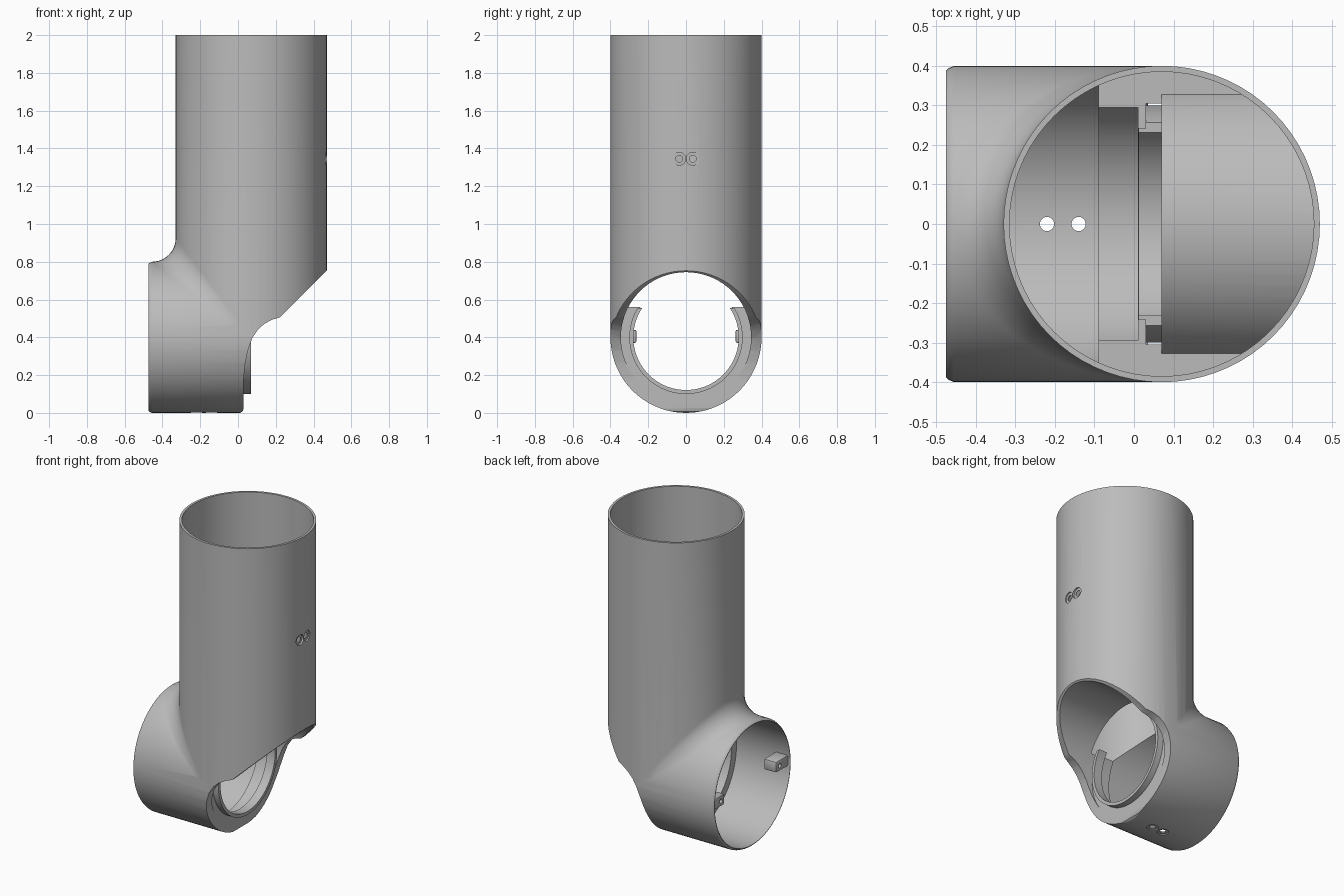
import bpy, bmesh
from math import sin, cos, pi, radians
from mathutils import Vector

if "Cube" in bpy.data.objects:
    bpy.data.objects.remove(bpy.data.objects["Cube"], do_unlink=True)

GREY = bpy.data.materials.new("plain grey")
GREY.use_nodes = True
GREY.diffuse_color = (0.5, 0.5, 0.5, 1)
GREY.node_tree.nodes["Principled BSDF"].inputs["Base Color"].default_value = (0.5, 0.5, 0.5, 1)

R = 0.4          # outer radius of both tubes
BORE = 0.385     # inner radius of both tubes
STEM_X = 0.07    # axis of the upright tube
HUB_Z = 0.4      # axis of the sideways tube


def loft(name, rings):
    """Skin a list of matching point rings and cap both ends."""
    bm = bmesh.new()
    vs = [[bm.verts.new(p) for p in ring] for ring in rings]
    n = len(vs[0])
    for a, b in zip(vs, vs[1:]):
        for i in range(n):
            j = (i + 1) % n
            bm.faces.new((a[i], a[j], b[j], b[i]))
    bm.faces.new(vs[0])
    bm.faces.new(vs[-1])
    bmesh.ops.recalc_face_normals(bm, faces=bm.faces)
    me = bpy.data.meshes.new(name)
    bm.to_mesh(me)
    bm.free()
    me.materials.append(GREY)
    ob = bpy.data.objects.new(name, me)
    bpy.context.collection.objects.link(ob)
    return ob


def turned(name, profile, axis, centre, n=72):
    """Lathe (position, radius) pairs around the x or z axis."""
    rings = []
    for t, r in profile:
        ring = []
        for i in range(n):
            u, v = r * cos(2 * pi * i / n), r * sin(2 * pi * i / n)
            p = (t, v, u) if axis == "x" else (u, v, t)
            ring.append(Vector(p) + Vector(centre))
        rings.append(ring)
    return loft(name, rings)


def prism(name, outline, y0, y1):
    return loft(name, [[(x, y, z) for x, z in outline] for y in (y0, y1)])


def box(name, x0, x1, y0, y1, z0, z1):
    return prism(name, [(x0, z0), (x1, z0), (x1, z1), (x0, z1)], y0, y1)


def select(ob):
    bpy.ops.object.select_all(action="DESELECT")
    ob.select_set(True)
    bpy.context.view_layer.objects.active = ob


def combine(ob, tool, operation):
    select(ob)
    m = ob.modifiers.new("combine", "BOOLEAN")
    m.operation, m.solver, m.object = operation, "EXACT", tool
    bpy.ops.object.modifier_apply(modifier=m.name)
    bpy.data.objects.remove(tool, do_unlink=True)


# Outer body: upright tube joined to the sideways hub
body = turned("elbow_housing", [(0.42, R), (2.0, R)], "z", (STEM_X, 0, 0))
hub = turned("hub", [(-0.475, 0.388), (-0.469, 0.394), (-0.455, R), (0.12, R)],
             "x", (0, 0, HUB_Z))
combine(body, hub, "UNION")

# Blend in the crotch between both tubes, fading out at the sides
slices = []
for k in range(-16, 17):
    t = radians(5 * k)
    w, r = R * cos(t), 0.125 * cos(t)
    cx, cz = STEM_X - w, HUB_Z + w
    arc = [(cx - r + r * cos(a), cz + r - r * sin(a))
           for a in [pi / 2 * i / 10 for i in range(11)]]
    outline = [(cx + 0.01, cz + r)] + arc + [(cx - r, cz - 0.01), (cx + 0.01, cz - 0.01)]
    slices.append([(x, R * sin(t), z) for x, z in outline])
combine(body, loft("crotch_blend", slices), "UNION")

# Underside: slanted end of the upright tube curving into the hub face
under = [(0.8, 1.08), (0.22, 0.505), (0.18, 0.493), (0.14, 0.472), (0.105, 0.44),
         (0.075, 0.395), (0.052, 0.33), (0.038, 0.26), (0.03, 0.18), (0.03, 0.025),
         (0.024, 0.008), (0.008, -0.002), (0.008, -0.2), (0.8, -0.2)]
combine(body, prism("underside_cut", under, -1, 1), "DIFFERENCE")

# Hollow of the upright tube, leaving an arched hood over the side opening
hollow = turned("stem_hollow", [(0.56, BORE), (2.2, BORE)], "z", (STEM_X, 0, 0))
hood = turned("hood", [(0.07, 0.365), (0.8, 0.365)], "x", (0, 0, HUB_Z))
combine(hollow, hood, "DIFFERENCE")
combine(body, hollow, "DIFFERENCE")

# Stepped bore through the hub and the pocket under the hood
bore = [(-0.6, BORE), (-0.09, BORE), (-0.09, 0.335), (0.01, 0.335),
        (0.01, 0.29), (0.03, 0.29), (0.03, 0.345), (0.8, 0.345)]
combine(body, turned("hub_bore", bore, "x", (0, 0, HUB_Z)), "DIFFERENCE")

# Paired screw holes with shallow recesses
for y in (-0.036, 0.036):
    screw = [(0.3, 0.018), (0.458, 0.018), (0.458, 0.034), (0.6, 0.034)]
    combine(body, turned("stem_screw", screw, "x", (0, y, 1.345), 24), "DIFFERENCE")
for x in (-0.22, -0.14):
    screw = [(-0.2, 0.034), (0.007, 0.034), (0.007, 0.018), (0.15, 0.018)]
    combine(body, turned("hub_screw", screw, "z", (x, 0, 0), 24), "DIFFERENCE")

# Open collar standing out of the hub face
collar = turned("hub_collar", [(0.012, 0.3), (0.07, 0.3)], "x", (0, 0, HUB_Z))
combine(collar, turned("collar_bore", [(-1, 0.279), (1, 0.279)], "x", (0, 0, HUB_Z)),
        "DIFFERENCE")
combine(collar, box("collar_gap", -1, 1, -1, 1, 0.555, 1), "DIFFERENCE")

# Mounting lugs inside the open end, each with a screw hole
parts = [body, collar]
for side, name in ((1, "left_lug"), (-1, "right_lug")):
    lug = box(name, -0.46, -0.37, *sorted((side * 0.262, side * 0.39)), 0.37, 0.44)
    select(lug)
    bevel = lug.modifiers.new("bevel", "BEVEL")
    bevel.width, bevel.segments = 0.01, 2
    bpy.ops.object.modifier_apply(modifier=bevel.name)
    hole = turned("lug_hole", [(-0.6, 0.014), (-0.4, 0.014)], "x",
                  (0, side * 0.3, 0.405), 16)
    combine(lug, hole, "DIFFERENCE")
    parts.append(lug)

for ob in parts:
    select(ob)
    bpy.ops.object.shade_smooth_by_angle(angle=radians(30))
